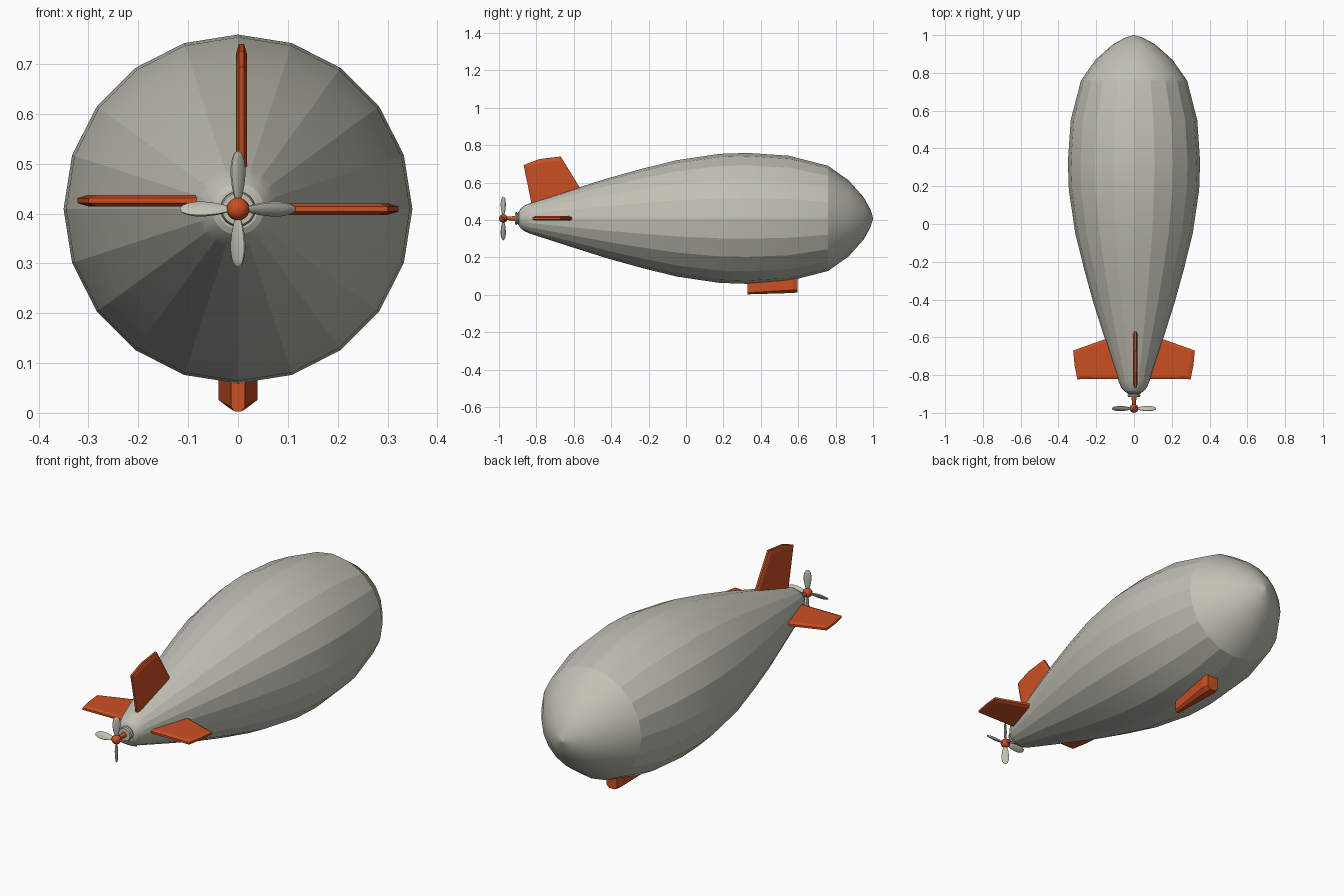
import bpy, bmesh, math
from mathutils import Vector, Matrix

if "Cube" in bpy.data.objects:
    bpy.data.objects.remove(bpy.data.objects["Cube"], do_unlink=True)

AXIS_Z = 0.409


def material(name, color):
    m = bpy.data.materials.new(name)
    m.use_nodes = True
    m.diffuse_color = (*color, 1)
    bsdf = m.node_tree.nodes["Principled BSDF"]
    bsdf.inputs["Base Color"].default_value = (*color, 1)
    bsdf.inputs["Roughness"].default_value = 0.7
    return m


grey = material("warm_grey", (0.53, 0.53, 0.46))
orange = material("burnt_orange", (0.6, 0.078, 0.017))


def finish(name, bm, mat, smooth=None):
    bmesh.ops.remove_doubles(bm, verts=bm.verts, dist=1e-5)
    bmesh.ops.recalc_face_normals(bm, faces=bm.faces)
    mesh = bpy.data.meshes.new(name)
    bm.to_mesh(mesh)
    bm.free()
    mesh.materials.append(mat)
    ob = bpy.data.objects.new(name, mesh)
    bpy.context.collection.objects.link(ob)
    if smooth:
        bpy.ops.object.select_all(action='DESELECT')
        ob.select_set(True)
        bpy.context.view_layer.objects.active = ob
        bpy.ops.object.shade_smooth_by_angle(angle=math.radians(smooth))
    return ob


def loft(rings):
    """Skin equal-length point rings and cap both ends."""
    bm = bmesh.new()
    loops = [[bm.verts.new(p) for p in ring] for ring in rings]
    n = len(loops[0])
    for a, b in zip(loops, loops[1:]):
        for i in range(n):
            j = (i + 1) % n
            bm.faces.new((a[i], a[j], b[j], b[i]))
    bm.faces.new(loops[0])
    bm.faces.new(loops[-1])
    return bm


def lathe(name, profile, sides, mat, smooth=None):
    """Turn (y, radius) pairs around the long axis."""
    rings = []
    for y, r in profile:
        angles = [math.tau * i / sides for i in range(sides)]
        rings.append([(r * math.cos(a), y, AXIS_Z + r * math.sin(a)) for a in angles])
    return finish(name, loft(rings), mat, smooth)


# Envelope: twenty gores, smooth along their length
lathe("envelope", [(-0.892, 0.04), (-0.885, 0.052), (-0.865, 0.068), (-0.83, 0.083),
                   (-0.6, 0.157), (-0.42, 0.214), (-0.24, 0.264), (-0.05, 0.311),
                   (0.18, 0.345), (0.33, 0.35), (0.55, 0.335), (0.76, 0.281),
                   (0.87, 0.203), (0.95, 0.113), (0.985, 0.05), (1.0, 0.004)],
      20, grey, 16.5)

# Tail collar, propeller shaft and hub
lathe("tail_collar", [(-0.87, 0.036), (-0.896, 0.036), (-0.899, 0.03), (-0.903, 0.03),
                      (-0.906, 0.035), (-0.915, 0.032)], 16, grey, 30)
lathe("propeller_shaft", [(-0.91, 0.014), (-0.94, 0.011), (-0.97, 0.008)], 10, orange, 40)
hub = bmesh.new()
bmesh.ops.create_uvsphere(hub, u_segments=16, v_segments=10, radius=0.023)
bmesh.ops.translate(hub, verts=hub.verts, vec=(0, -0.977, AXIS_Z))
finish("propeller_hub", hub, orange, 40)

# Four pitched propeller blades
for k in range(4):
    bm = bmesh.new()
    bmesh.ops.create_uvsphere(bm, u_segments=10, v_segments=8, radius=1)
    for v in bm.verts:
        widen = 0.85 + 0.2 * v.co.z
        v.co = (v.co.x * 0.022 * widen, v.co.y * 0.007, 0.065 + 0.052 * v.co.z)
    spin = Matrix.Rotation(k * math.pi / 2, 4, 'Y') @ Matrix.Rotation(math.radians(42), 4, 'Z')
    bm.transform(Matrix.Translation((0, -0.977, AXIS_Z)) @ spin)
    finish(f"propeller_blade_{k + 1}", bm, grey, 35)


def fin(name, outline, place, half=0.0115):
    """Flat plate with bevelled edges; outline is (span, y), place maps it to space."""
    centre = sum((Vector(p) for p in outline), Vector((0, 0))) / len(outline)
    rings = []
    for t, inset in ((-half, 0.022), (-half * 0.45, 0), (half * 0.45, 0), (half, 0.022)):
        ring = []
        for p in outline:
            d = Vector(p) - centre
            q = centre + d * (1 - inset / d.length)
            ring.append(place(q.x, q.y, t))
        rings.append(ring)
    return finish(name, loft(rings), orange)


# Tail fins
upright = [(0.05, -0.82), (0.285, -0.868), (0.317, -0.785), (0.331, -0.67),
           (0.16, -0.565), (0.05, -0.5)]
fin("upper_fin", upright, lambda s, y, t: (0.007 + t, y, AXIS_Z + s))

side = [(0.04, -0.82), (0.3, -0.822), (0.315, -0.745), (0.322, -0.67),
        (0.14, -0.605), (0.04, -0.57)]
for label, sx, z in (("left", 1, 0.409), ("right", -1, 0.426)):
    fin(label + "_fin", side, lambda s, y, t: (sx * s, y, z + t))

# Gondola: narrow at the tail end, wide and blunt toward the nose
sections = []
for y, w, keel, floor, low in ((0.33, 0.014, 0.007, 0.003, 0.012),
                               (0.57, 0.039, 0.018, 0.01, 0.026),
                               (0.597, 0.03, 0.014, 0.014, 0.028)):
    half = [(w, 0.13), (w, low), (keel, floor)]
    pts = half + [(-x, z) for x, z in reversed(half)]
    sections.append([(x, y, z) for x, z in pts])
finish("gondola", loft(sections), orange)
